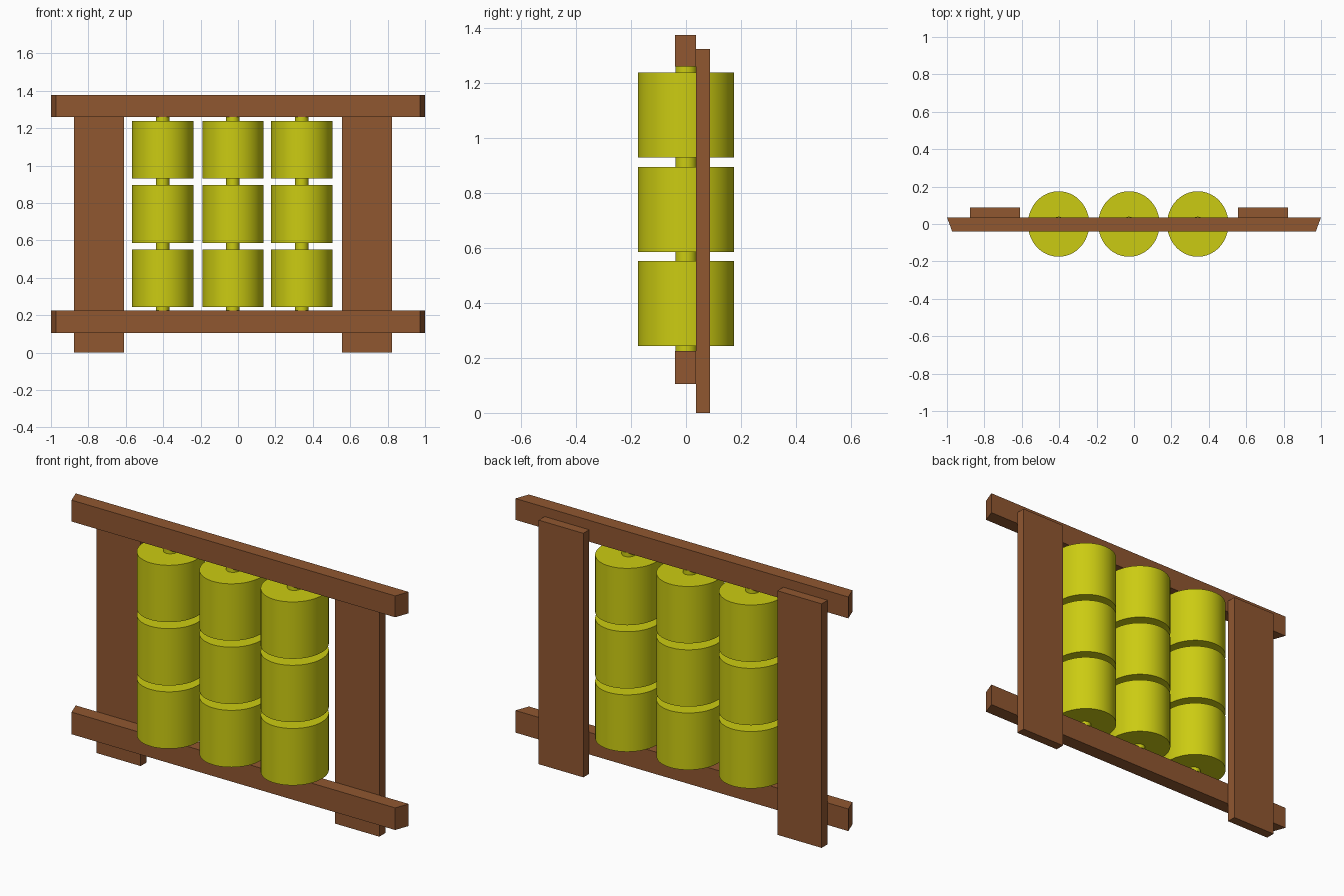
import bpy
import bmesh

cube = bpy.data.objects.get("Cube")
if cube:
    bpy.data.objects.remove(cube, do_unlink=True)


def make_material(name, color):
    mat = bpy.data.materials.new(name)
    mat.use_nodes = True
    mat.diffuse_color = color
    mat.node_tree.nodes["Principled BSDF"].inputs["Base Color"].default_value = color
    return mat


wood = make_material("brown wood", (0.28, 0.095, 0.03, 1))
yellow = make_material("yellow paint", (0.6, 0.6, 0.006, 1))


def box(name, low, high, front_inset=0.0):
    """Box between two corners; front_inset shortens the front face at both ends."""
    bpy.ops.mesh.primitive_cube_add(size=1)
    obj = bpy.context.object
    obj.name = name
    for v in obj.data.vertices:
        inset = -front_inset if v.co.x > 0 else front_inset
        at_front = v.co.y < 0
        for i in range(3):
            v.co[i] = low[i] if v.co[i] < 0 else high[i]
        if at_front:
            v.co.x += inset
    obj.data.materials.append(wood)
    return obj


def drum(name, x, bottom, top, radius_x, radius_y):
    """Upright, slightly oval cylinder with smooth sides."""
    bpy.ops.mesh.primitive_cylinder_add(vertices=64, radius=1, depth=1)
    obj = bpy.context.object
    obj.name = name
    for v in obj.data.vertices:
        v.co.x *= radius_x
        v.co.y *= radius_y
        v.co.z *= top - bottom
    obj.location = (x, 0, (bottom + top) / 2)
    obj.data.materials.append(yellow)
    bpy.ops.object.shade_smooth_by_angle()
    return obj


# Horizontal rails with slanted ends
for name, bottom, top in (("bottom_rail", 0.105, 0.225), ("top_rail", 1.26, 1.376)):
    box(name, (-1, -0.04, bottom), (1, 0.036, top), front_inset=0.028)

# Flat posts fixed behind the rails
for name, x0, x1 in (("right_post", -0.876, -0.61), ("left_post", 0.556, 0.824)):
    box(name, (x0, 0.036, 0), (x1, 0.087, 1.325))

# Three rods, each carrying three rollers
for side, x in (("right", -0.403), ("middle", -0.027), ("left", 0.341)):
    drum(side + "_rod", x, 0.222, 1.262, 0.036, 0.039)
    for row, bottom in (("lower", 0.243), ("centre", 0.586), ("upper", 0.93)):
        drum(f"{side}_{row}_roller", x, bottom, bottom + 0.309, 0.164, 0.175)
